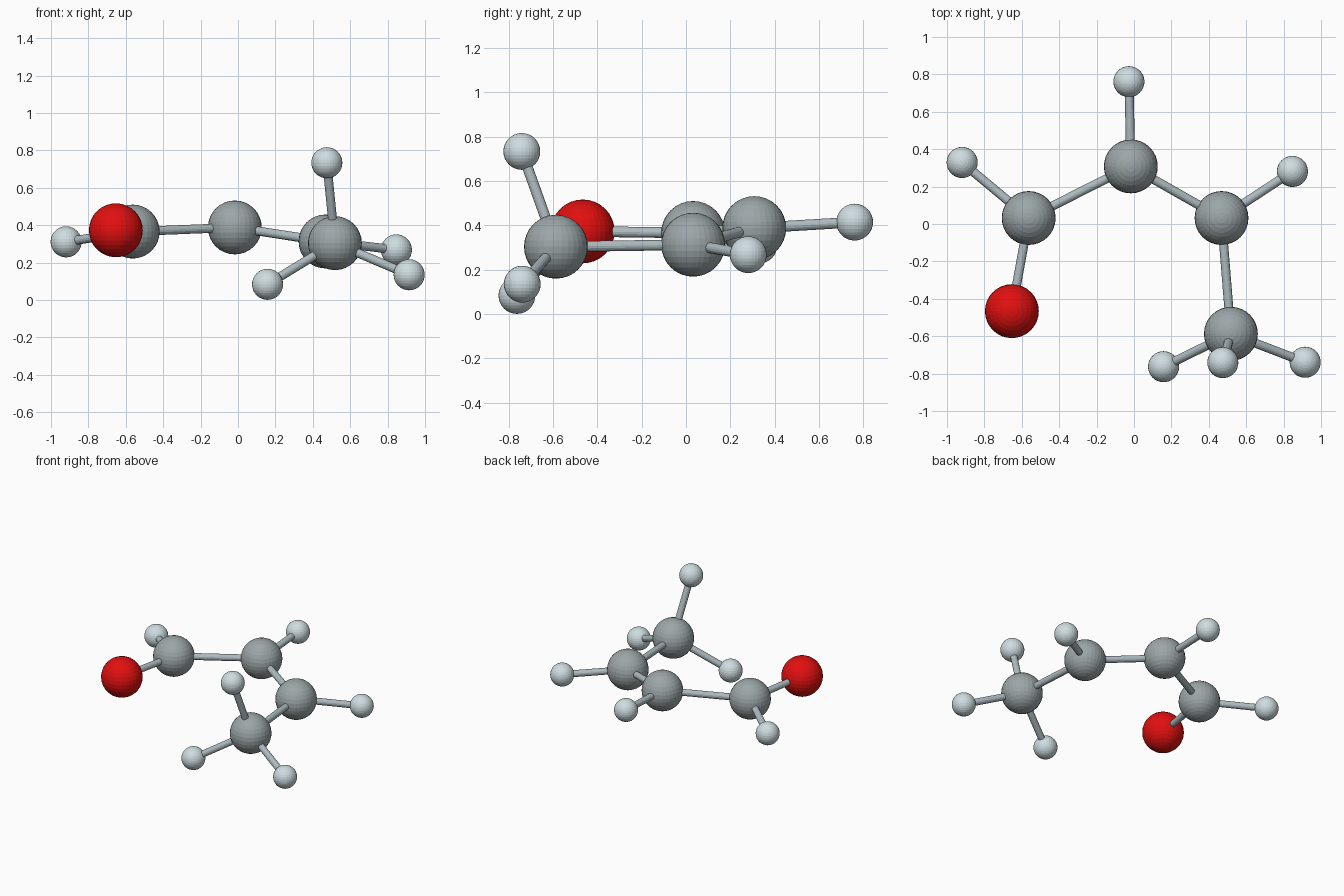
import bpy
from mathutils import Vector

if "Cube" in bpy.data.objects:
    bpy.data.objects.remove(bpy.data.objects["Cube"])


def material(name, rgb):
    m = bpy.data.materials.new(name)
    m.diffuse_color = (*rgb, 1)
    m.use_nodes = True
    m.node_tree.nodes["Principled BSDF"].inputs["Base Color"].default_value = m.diffuse_color
    return m


CARBON = material("carbon_grey", (0.33, 0.38, 0.39))
OXYGEN = material("oxygen_red", (0.75, 0.005, 0.005))
HYDROGEN = material("hydrogen_pale", (0.62, 0.72, 0.75))
BOND = material("bond_grey", (0.42, 0.50, 0.53))

BIG, SMALL, BOND_RADIUS = 0.144, 0.083, 0.024

# Atom name: position, radius, material
atoms = {
    "carbon_aldehyde": ((-0.563, 0.032, 0.366), BIG, CARBON),
    "carbon_top": ((-0.017, 0.308, 0.388), BIG, CARBON),
    "carbon_side": ((0.468, 0.032, 0.313), BIG, CARBON),
    "carbon_methyl": ((0.518, -0.587, 0.304), BIG, CARBON),
    "oxygen": ((-0.653, -0.466, 0.373), BIG, OXYGEN),
    "hydrogen_aldehyde": ((-0.919, 0.329, 0.311), SMALL, HYDROGEN),
    "hydrogen_top": ((-0.027, 0.761, 0.415), SMALL, HYDROGEN),
    "hydrogen_side": ((0.847, 0.281, 0.268), SMALL, HYDROGEN),
    "hydrogen_methyl_left": ((0.158, -0.763, 0.084), SMALL, HYDROGEN),
    "hydrogen_methyl_up": ((0.475, -0.741, 0.734), SMALL, HYDROGEN),
    "hydrogen_methyl_right": ((0.915, -0.739, 0.135), SMALL, HYDROGEN),
}

bonds = [
    ("carbon_aldehyde", "carbon_top"),
    ("carbon_top", "carbon_side"),
    ("carbon_side", "carbon_methyl"),
    ("carbon_aldehyde", "oxygen"),
    ("carbon_aldehyde", "hydrogen_aldehyde"),
    ("carbon_top", "hydrogen_top"),
    ("carbon_side", "hydrogen_side"),
    ("carbon_methyl", "hydrogen_methyl_left"),
    ("carbon_methyl", "hydrogen_methyl_up"),
    ("carbon_methyl", "hydrogen_methyl_right"),
]

# Faceted atom balls
for name, (pos, radius, mat) in atoms.items():
    bpy.ops.mesh.primitive_uv_sphere_add(
        segments=32, ring_count=16, radius=radius, location=pos)
    ball = bpy.context.object
    ball.name = name
    ball.data.materials.append(mat)

# Bond rods running between atom centres
for a, b in bonds:
    p, q = Vector(atoms[a][0]), Vector(atoms[b][0])
    axis = q - p
    bpy.ops.mesh.primitive_cylinder_add(
        vertices=16, radius=BOND_RADIUS, depth=axis.length,
        location=(p + q) / 2, rotation=axis.to_track_quat('Z', 'Y').to_euler())
    rod = bpy.context.object
    rod.name = f"bond_{a}_to_{b}"
    rod.data.materials.append(BOND)
